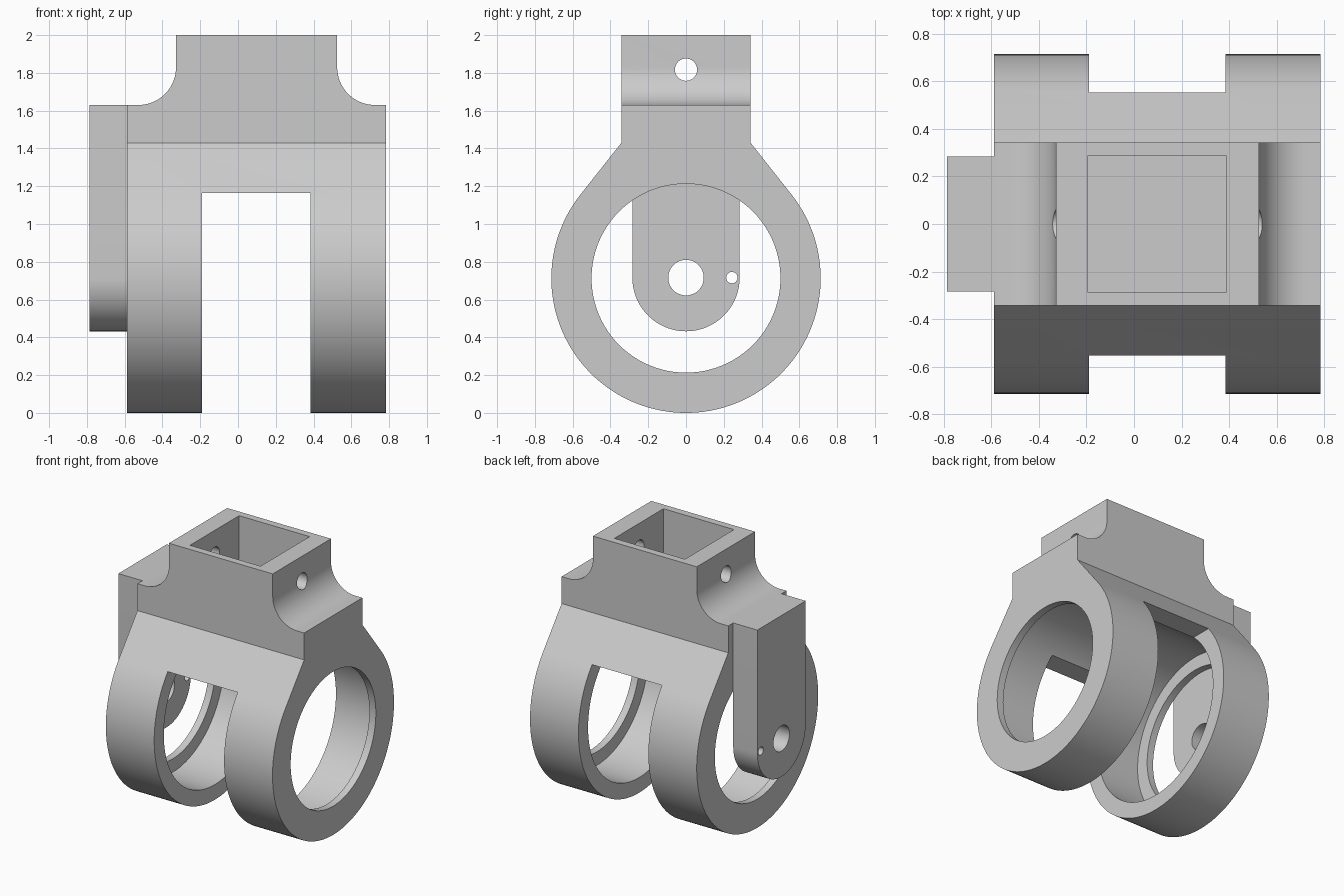
import bpy, bmesh, math
from mathutils import Vector

if "Cube" in bpy.data.objects:
    bpy.data.objects.remove(bpy.data.objects["Cube"], do_unlink=True)

grey = bpy.data.materials.new("plain grey")
grey.use_nodes = True
grey.diffuse_color = (0.6, 0.6, 0.6, 1)
grey.node_tree.nodes["Principled BSDF"].inputs["Base Color"].default_value = (0.6, 0.6, 0.6, 1)

AXIS_Z = 0.713      # height of the ring axis
OUTER_R = 0.713


def arc(cx, cy, r, start, end, steps):
    """Points on an arc, angles in degrees."""
    angles = [math.radians(start + (end - start) * i / steps) for i in range(steps + 1)]
    return [(cx + r * math.cos(a), cy + r * math.sin(a)) for a in angles]


def prism(name, profile, lo, hi, axis="X"):
    """Extrude a profile: (y, z) along X, or (x, z) along Y."""
    place = (lambda p, t: Vector((t, *p))) if axis == "X" else (lambda p, t: Vector((p[0], t, p[1])))
    bm = bmesh.new()
    face = bm.faces.new([bm.verts.new(place(p, lo)) for p in profile])
    moved = bmesh.ops.extrude_face_region(bm, geom=[face])["geom"]
    shift = place((0, 0), hi - lo)
    bmesh.ops.translate(bm, vec=shift, verts=[g for g in moved if isinstance(g, bmesh.types.BMVert)])
    bmesh.ops.recalc_face_normals(bm, faces=bm.faces)
    mesh = bpy.data.meshes.new(name)
    bm.to_mesh(mesh)
    bm.free()
    mesh.materials.append(grey)
    obj = bpy.data.objects.new(name, mesh)
    bpy.context.collection.objects.link(obj)
    return obj


def rod(name, y, z, r, lo, hi, steps=48):
    return prism(name, arc(y, z, r, 0, 360, steps)[:-1], lo, hi)


def box(name, x0, x1, y, z0, z1):
    return prism(name, [(-y, z0), (y, z0), (y, z1), (-y, z1)], x0, x1)


def cut(obj, cutter):
    """Subtract the cutter, then remove it."""
    cutter.hide_render = True
    mod = obj.modifiers.new("cut", "BOOLEAN")
    mod.operation, mod.solver, mod.object = "DIFFERENCE", "EXACT", cutter
    bpy.context.view_layer.objects.active = obj
    bpy.ops.object.modifier_apply(modifier=mod.name)
    bpy.data.objects.remove(cutter, do_unlink=True)


def smooth(obj):
    bpy.ops.object.select_all(action="DESELECT")
    obj.select_set(True)
    bpy.context.view_layer.objects.active = obj
    bpy.ops.object.shade_smooth_by_angle(angle=math.radians(25))


# Clamp body: round below, tangent shoulders, square neck
half, shoulder = 0.342, 1.43
rise = shoulder - AXIS_Z
tangent = math.degrees(math.atan2(rise, half) - math.acos(OUTER_R / math.hypot(half, rise)))
outline = arc(0, AXIS_Z, OUTER_R, tangent, -180 - tangent, 96)
outline += [(-half, shoulder), (-half, 2), (half, 2), (half, shoulder)]
body = prism("clamp_body", outline, -0.587, 0.783)

# Concave shoulders beside the neck
for side, neck in ((-1, -0.328), (1, 0.525)):
    curve = arc(neck + side * 0.2, 1.83, 0.2, 180 if side > 0 else 0, 270 if side > 0 else -90, 20)
    far = neck + side * 0.5
    cut(body, prism("shoulder_cutter", curve + [(far, 1.63), (far, 2.2), (neck, 2.2)], -0.6, 0.6, "Y"))

# Gap between the two rings
cut(body, box("gap_cutter", -0.19, 0.385, 1, -0.5, 1.163))

# Bore with a narrow lip at each outer end
cut(body, rod("wide_bore_cutter", 0, AXIS_Z, 0.6, -0.535, 0.73, 96))
cut(body, rod("lip_bore_cutter", 0, AXIS_Z, 0.5, -1, 1, 96))

# Square socket and cross pin hole
cut(body, box("socket_cutter", -0.193, 0.387, 0.288, 1.43, 2.2))
cut(body, rod("pin_hole_cutter", 0, 1.817, 0.059, -1, 1))
smooth(body)

# Hanging side tab with pivot hole and small pin hole
tab = prism("side_tab", arc(0, AXIS_Z + 0.003, 0.284, 0, -180, 48) + [(-0.284, 1.63), (0.284, 1.63)],
            -0.785, -0.587)
cut(tab, rod("pivot_cutter", 0, AXIS_Z + 0.003, 0.094, -1, 0))
cut(tab, rod("small_pin_cutter", 0.243, AXIS_Z + 0.003, 0.03, -1, 0, 24))
smooth(tab)
